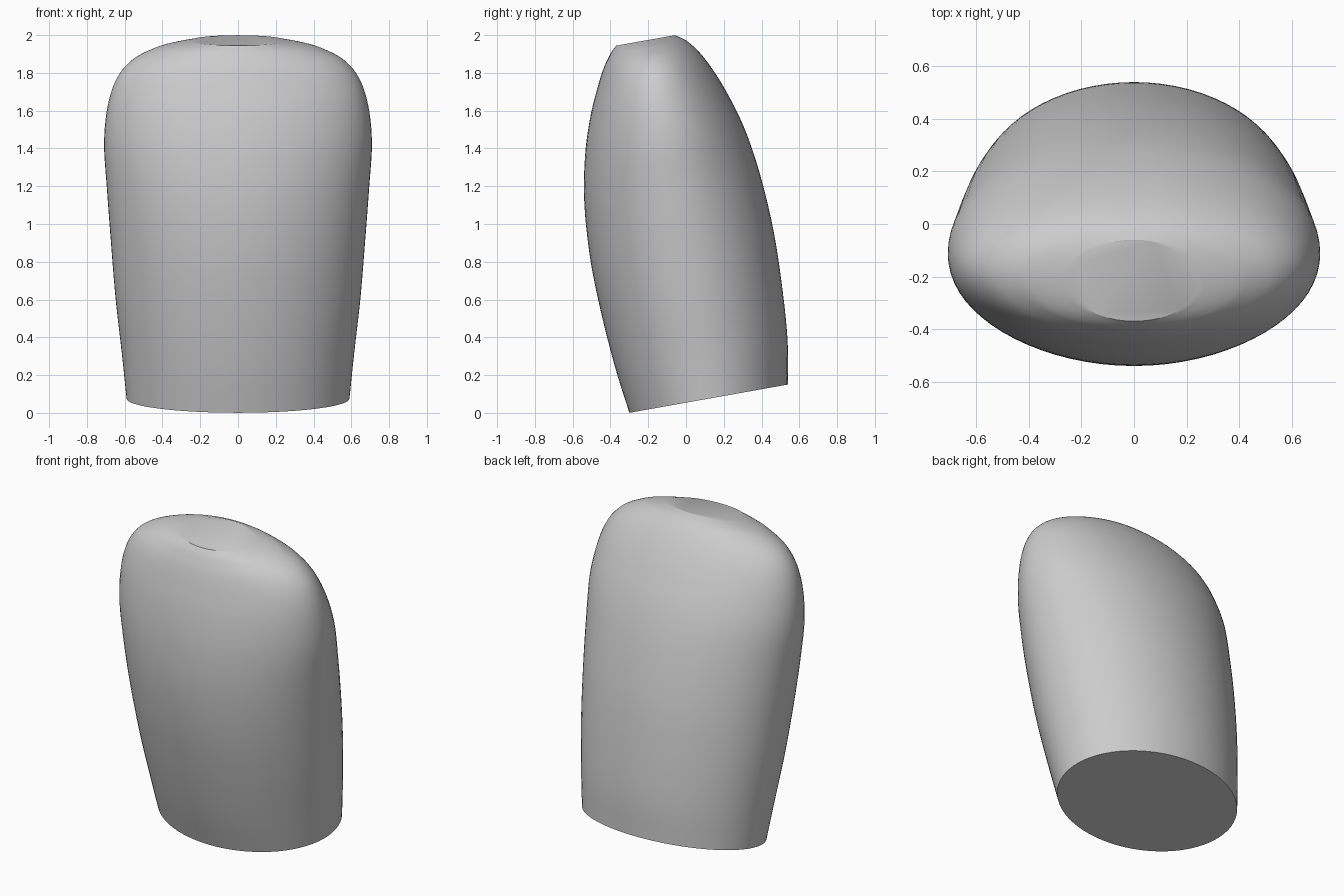
import bpy, bmesh, math
from mathutils import Vector

cube = bpy.data.objects.get("Cube")
if cube:
    bpy.data.objects.remove(cube, do_unlink=True)

SLOPE = 0.178      # every section plane rises towards the back
SIDES, STEPS = 72, 5

# Sections: height at y = 0, front y, back y, half width
SECTIONS = [Vector(s) for s in (
    (0.054, -0.30, 0.54, 0.59),
    (0.30, -0.373, 0.537, 0.615),
    (0.60, -0.447, 0.506, 0.648),
    (0.90, -0.506, 0.46, 0.672),
    (1.20, -0.538, 0.39, 0.694),
    (1.45, -0.535, 0.31, 0.709),
    (1.65, -0.508, 0.22, 0.69),
    (1.80, -0.47, 0.137, 0.642),
    (1.90, -0.437, 0.068, 0.56),
    (1.96, -0.407, 0.013, 0.45),
    (1.987, -0.39, -0.02, 0.365),
    (2.01, -0.37, -0.06, 0.25),
)]


def smooth_sections(points, steps):
    """Spline through the sections, with straight continuation at both ends."""
    p = [2 * points[0] - points[1]] + points + [2 * points[-1] - points[-2]]
    result = []
    for a, b, c, d in zip(p, p[1:], p[2:], p[3:]):
        for i in range(steps):
            t = i / steps
            result.append(b + (c - a) * (t / 2)
                          + (2 * a - 5 * b + 4 * c - d) * (t * t / 2)
                          + (3 * b - a - 3 * c + d) * (t ** 3 / 2))
    return result + [points[-1]]


def add_ring(bm, section):
    height, front, back, half_width = section
    ring = []
    for i in range(SIDES):
        angle = 2 * math.pi * i / SIDES
        y = (front + back) / 2 + (back - front) / 2 * math.sin(angle)
        ring.append(bm.verts.new((half_width * math.cos(angle), y, height + SLOPE * y)))
    return ring


# Lofted body with flat slanted ends
bm = bmesh.new()
rings = [add_ring(bm, s) for s in smooth_sections(SECTIONS, STEPS)]
for low, high in zip(rings, rings[1:]):
    for i in range(SIDES):
        j = (i + 1) % SIDES
        bm.faces.new((low[i], low[j], high[j], high[i]))
bm.faces.new(rings[0][::-1])
bm.faces.new(rings[-1])
mesh = bpy.data.meshes.new("rounded_body")
bm.to_mesh(mesh)
bm.free()
body = bpy.data.objects.new("rounded_body", mesh)
bpy.context.collection.objects.link(body)

# Plain grey
grey = bpy.data.materials.new("plain_grey")
grey.use_nodes = True
colour = (0.6, 0.6, 0.6, 1)
grey.diffuse_color = colour
grey.node_tree.nodes["Principled BSDF"].inputs["Base Color"].default_value = colour
mesh.materials.append(grey)

# Smooth sides, sharp rims
bpy.ops.object.select_all(action="DESELECT")
body.select_set(True)
bpy.context.view_layer.objects.active = body
bpy.ops.object.shade_smooth_by_angle(angle=math.radians(25))
